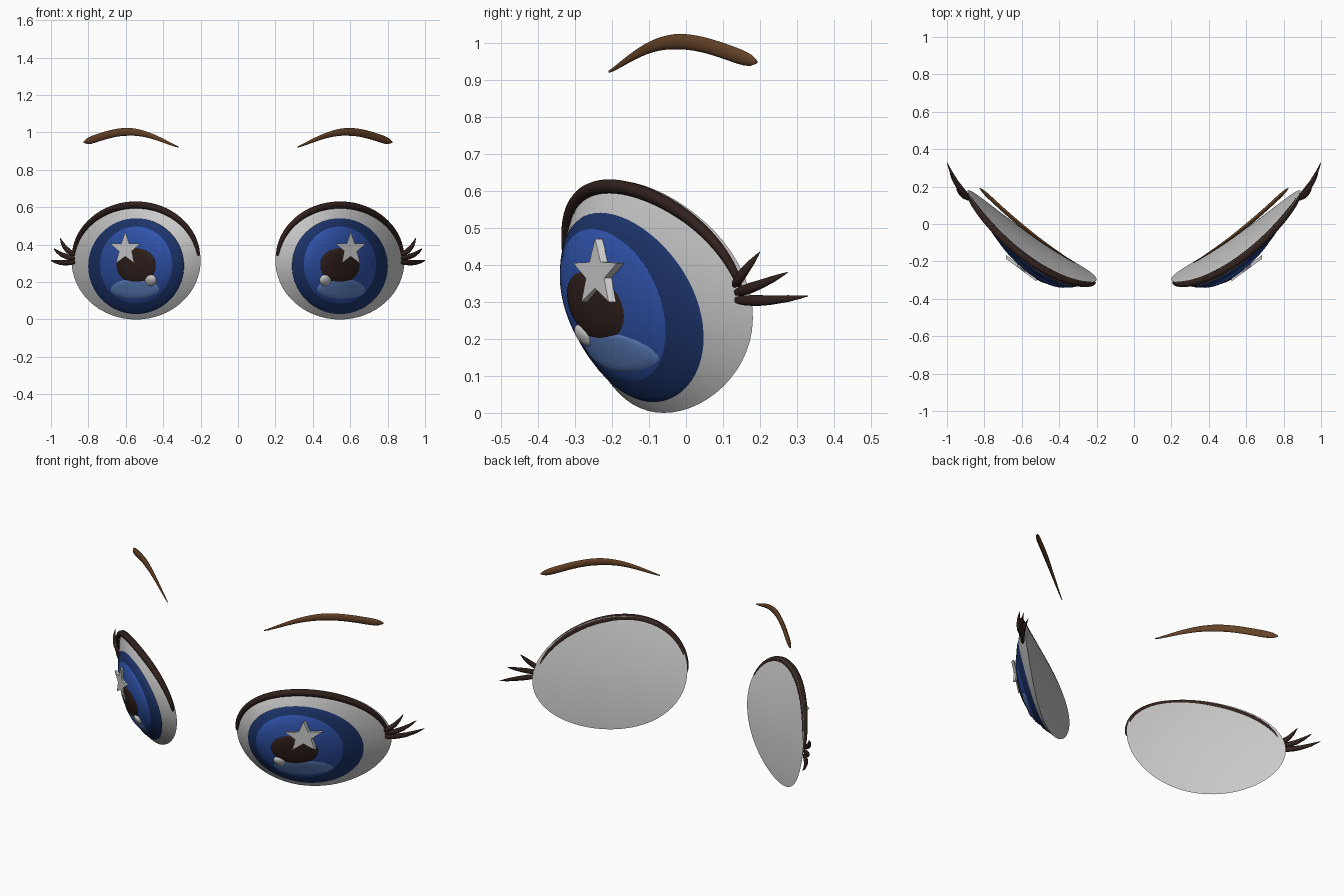
import bpy, bmesh
from math import sin, cos, pi, sqrt, radians
from mathutils import Vector

if "Cube" in bpy.data.objects:
    bpy.data.objects.remove(bpy.data.objects["Cube"])

CX, CZ, RX, RZ = 0.545, 0.314, 0.345, 0.314   # eye outline seen from the front


def front(x, z):
    # curved front surface of the eye: depth y for a front-view point
    u, v = (x - CX) / RX, (z - CZ) / RZ
    return -0.25 + 0.235 * u - 0.065 * v + 0.19 * u * u + 0.125 * v * v


def back(x, z):
    # shallow rear surface meeting the front along the rim
    u, v = (x - CX) / RX, (z - CZ) / RZ
    return -0.095 + 0.235 * u - 0.065 * v + 0.035 * u * u - 0.03 * v * v


def normal(x, z):
    e = 0.001
    return Vector(((front(x + e, z) - front(x - e, z)) / (2 * e), -1,
                   (front(x, z + e) - front(x, z - e)) / (2 * e))).normalized()


def material(name, rgb):
    m = bpy.data.materials.new(name)
    m.diffuse_color = (*rgb, 1)
    m.use_nodes = True
    m.node_tree.nodes["Principled BSDF"].inputs["Base Color"].default_value = m.diffuse_color
    return m


def finish(name, bm, mat=None):
    # make the object, smooth it and mirror it to the other side
    bmesh.ops.recalc_face_normals(bm, faces=bm.faces)
    me = bpy.data.meshes.new(name)
    bm.to_mesh(me)
    bm.free()
    ob = bpy.data.objects.new(name, me)
    bpy.context.collection.objects.link(ob)
    if mat:
        me.materials.append(mat)
    bpy.ops.object.select_all(action='DESELECT')
    ob.select_set(True)
    bpy.context.view_layer.objects.active = ob
    bpy.ops.object.shade_smooth_by_angle(angle=radians(40))
    ob.modifiers.new("mirror", 'MIRROR').use_mirror_merge = False
    return ob


def disc(bm, cx, cz, rx, rz, depth, rim=None, n=64, radii=None):
    # polar grid laid over a depth function depth(x, z, r)
    radii = radii or [0.2, 0.4, 0.6, 0.75, 0.87, 0.95, 1]
    centre = bm.verts.new((cx, depth(cx, cz, 0), cz))
    prev = None
    for r in radii:
        if r == 1 and rim:
            ring = rim
        else:
            ring = []
            for i in range(n):
                x, z = cx + rx * r * cos(2 * pi * i / n), cz + rz * r * sin(2 * pi * i / n)
                ring.append(bm.verts.new((x, depth(x, z, r), z)))
        for i in range(n):
            j = (i + 1) % n
            if prev:
                bm.faces.new((prev[i], prev[j], ring[j], ring[i]))
            else:
                bm.faces.new((centre, ring[j], ring[i]))
        prev = ring
    return prev


def dome(name, cx, cz, rx, rz, h, mat=None, power=8, base=0.0):
    # thin raised disc lying on the front of the eye
    bm = bmesh.new()
    disc(bm, cx, cz, rx, rz,
         lambda x, z, r: front(x, z) - base - h * sqrt(max(0, 1 - r ** power)),
         radii=[0.2, 0.4, 0.6, 0.75, 0.87, 0.95, 0.985, 1])
    return finish(name, bm, mat)


def tube(bm, pts, widths, depths, normals, n=12):
    # elliptical section swept along points
    prev = first = None
    for k, p in enumerate(pts):
        t = (pts[min(k + 1, len(pts) - 1)] - pts[max(k - 1, 0)]).normalized()
        side = t.cross(normals[k]).normalized()
        out = side.cross(t)
        ring = [bm.verts.new(p + side * widths[k] * cos(2 * pi * i / n)
                             + out * depths[k] * sin(2 * pi * i / n)) for i in range(n)]
        if prev:
            for i in range(n):
                j = (i + 1) % n
                bm.faces.new((prev[i], prev[j], ring[j], ring[i]))
        first = first or ring
        prev = ring
    bm.faces.new(first)
    bm.faces.new(prev)


lash_brown = material("lash_brown", (0.03, 0.015, 0.012))
brow_brown = material("brow_brown", (0.13, 0.055, 0.02))
dark_blue = material("dark_blue", (0.012, 0.035, 0.15))
mid_blue = material("mid_blue", (0.03, 0.09, 0.42))
light_blue = material("light_blue", (0.12, 0.24, 0.58))

# eye whites
bm = bmesh.new()
rim = disc(bm, CX, CZ, RX, RZ, lambda x, z, r: front(x, z))
disc(bm, CX, CZ, RX, RZ, lambda x, z, r: back(x, z), rim=rim)
finish("eye_white", bm)

# iris layers, pupil and highlights
dome("iris_ring", 0.545, 0.285, 0.256, 0.256, 0.012, dark_blue)
dome("iris", 0.545, 0.29, 0.207, 0.217, 0.018, mid_blue)
dome("lower_highlight", 0.55, 0.165, 0.14, 0.06, 0.022, light_blue)
dome("pupil", 0.545, 0.288, 0.115, 0.103, 0.025, lash_brown)
dome("round_highlight", 0.467, 0.209, 0.031, 0.031, 0.022, None, 2, 0.015)

# star highlight: flat extruded star
bm = bmesh.new()
loops = []
for off in (0, 0.02):
    loop = []
    for i in range(10):
        r = 0.094 if i % 2 == 0 else 0.039
        a = pi / 2 + i * pi / 5
        x = 0.603 + r * 0.9 * cos(a)
        loop.append(bm.verts.new((x, -0.246 + 0.74 * (x - 0.603) + off, 0.376 + r * sin(a))))
    loops.append(loop)
    bm.faces.new(loop)
for i in range(10):
    j = (i + 1) % 10
    bm.faces.new((loops[0][i], loops[0][j], loops[1][j], loops[1][i]))
finish("star_highlight", bm)

# upper lid line
bm = bmesh.new()
pts, ws, ns = [], [], []
N = 48
for k in range(N + 1):
    a = radians(5 + 170 * k / N)
    x, z = CX + 0.336 * cos(a), CZ + 0.298 * sin(a)
    pts.append(Vector((x, front(x, z) - 0.006, z)))
    ws.append(0.005 + 0.014 * sin(pi * k / N) ** 0.5 if 0 < k < N else 0.004)
    ns.append(normal(x, z))
tube(bm, pts, ws, [w * 1.1 for w in ws], ns)
finish("upper_lid", bm, lash_brown)

# three lashes at the outer corner
bm = bmesh.new()
for base, tip in (((0.875, 0.13, 0.345), (0.95, 0.2, 0.435)),
                  ((0.875, 0.135, 0.325), (0.985, 0.275, 0.38)),
                  ((0.875, 0.135, 0.305), (1.0, 0.33, 0.316))):
    a, b = Vector(base), Vector(tip)
    steps = [0, 0.1, 0.3, 0.5, 0.75, 0.92, 1]
    pts = [a.lerp(b, t) + Vector((0.012, -0.006, -0.006)) * sin(pi * t) for t in steps]
    ws = [0.008, 0.013, 0.015, 0.013, 0.009, 0.004, 0.001]
    tube(bm, pts, ws, [w * 0.8 for w in ws], [Vector((0.6, -0.8, 0))] * 7)
finish("lashes", bm, lash_brown)

# eyebrows: quadratic arcs, thin inside and blunt outside
bm = bmesh.new()
pts, ws = [], []
N = 28
for k in range(N + 1):
    t = k / N
    x = 0.318 + 0.507 * t
    y = -0.208 + 0.4 * t - 0.025 * sin(pi * t)
    z = 0.922 + 0.026 * t + 0.068 * sin(pi * t) ** 1.15
    pts.append(Vector((x, y, z)))
    ws.append((0.003 + 0.018 * min(1, t * 1.9) ** 0.8) * sqrt(max(0.03, 1 - max(0, (t - 0.85) / 0.15) ** 3)))
tube(bm, pts, ws, [0.5 * w for w in ws], [Vector((0.62, -0.78, 0))] * (N + 1))
finish("eyebrow", bm, brow_brown)
